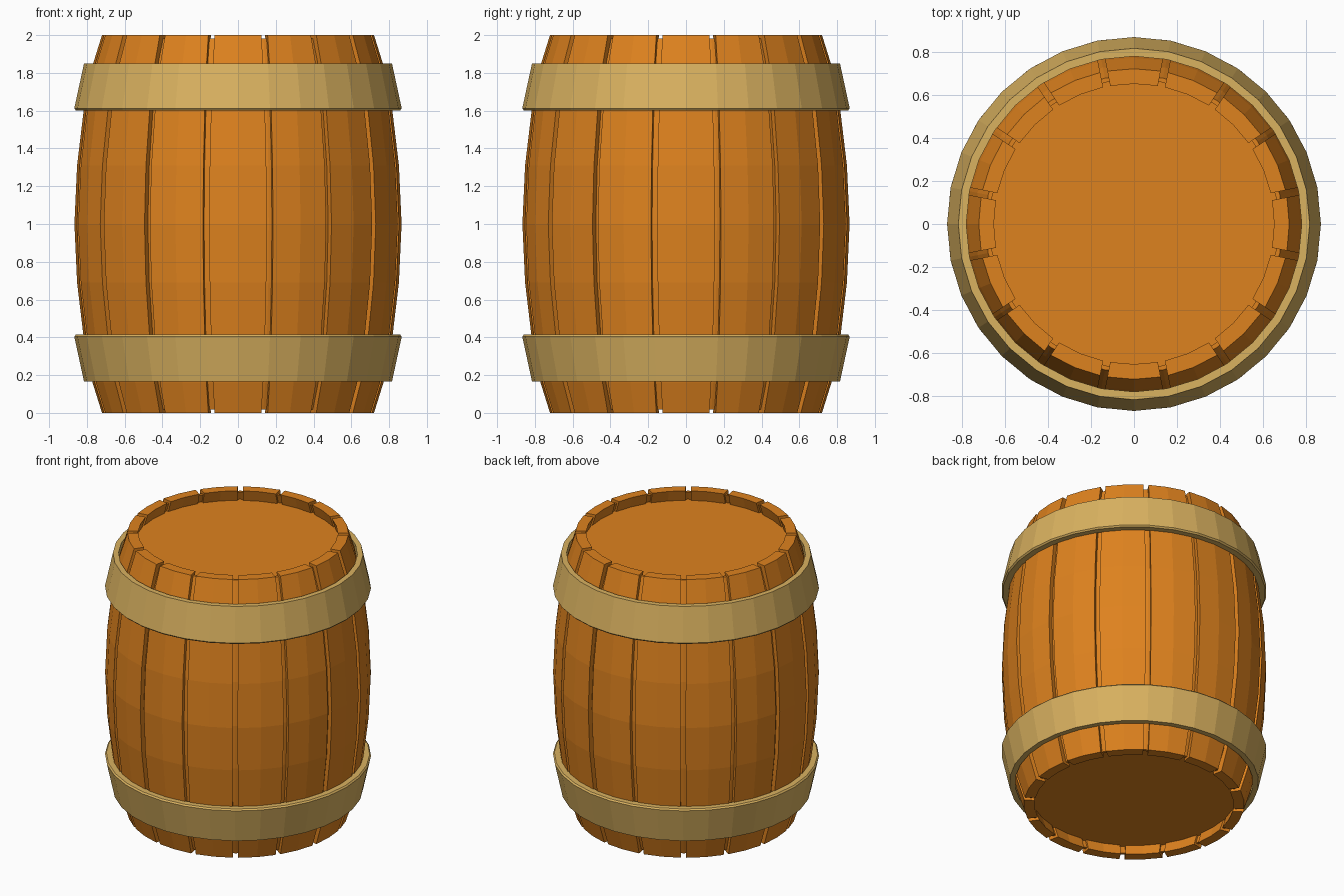
import bpy, bmesh
from math import sin, cos, pi, asin, radians

if "Cube" in bpy.data.objects:
    bpy.data.objects.remove(bpy.data.objects["Cube"])

SIDES = 32
STAVES = 16
# Half of the bulging outline: (distance from mid height, radius)
HALF = [(0.0, 0.866), (0.31, 0.852), (0.61, 0.816), (0.84, 0.77), (1.0, 0.72)]
OUTLINE = [(1 - d, r) for d, r in reversed(HALF)] + [(1 + d, r) for d, r in HALF[1:]]


def material(name, color):
    m = bpy.data.materials.new(name)
    m.diffuse_color = (*color, 1)
    m.use_nodes = True
    m.node_tree.nodes["Principled BSDF"].inputs["Base Color"].default_value = m.diffuse_color
    return m


WOOD = material("wood", (0.73, 0.223, 0.013))
BRASS = material("hoop_metal", (0.70, 0.445, 0.117))


def bridge_mesh(name, sections, mat, closed):
    """Join equal sections of points; loop round if closed, else cap the ends."""
    bm = bmesh.new()
    rows = [[bm.verts.new(p) for p in s] for s in sections]
    n = len(rows[0])
    pairs = list(zip(rows, rows[1:]))
    if closed:
        pairs.append((rows[-1], rows[0]))
    for a, b in pairs:
        for i in range(n):
            j = (i + 1) % n
            bm.faces.new((a[i], a[j], b[j], b[i]))
    if not closed:
        bm.faces.new(rows[0])
        bm.faces.new(rows[-1])
    bmesh.ops.recalc_face_normals(bm, faces=bm.faces)
    mesh = bpy.data.meshes.new(name)
    bm.to_mesh(mesh)
    bm.free()
    mesh.materials.append(mat)
    return mesh


def add(name, mesh):
    ob = bpy.data.objects.new(name, mesh)
    bpy.context.collection.objects.link(ob)
    return ob


def lathe(name, profile, mat):
    """Spin a closed (radius, z) profile into a ring."""
    sections = []
    for k in range(SIDES):
        a = 2 * pi * k / SIDES
        sections.append([(r * cos(a), r * sin(a), z) for r, z in profile])
    return add(name, bridge_mesh(name, sections, mat, True))


def disc(name, radius, z0, z1, mat):
    sections = [[(radius * cos(2 * pi * k / SIDES), radius * sin(2 * pi * k / SIDES), z)
                 for k in range(SIDES)] for z in (z0, z1)]
    return add(name, bridge_mesh(name, sections, mat, False))


# Staves: one curved plank, repeated round the barrel with even gaps
def stave_section(z, r, thickness=0.07, half_gap=0.017):
    ri = r - thickness
    ao = pi / STAVES - asin(half_gap / r)
    ai = pi / STAVES - asin(half_gap / ri)
    pts = [(r, -ao), (r, 0), (r, ao), (ri, ai), (ri, 0), (ri, -ai)]
    return [(q * cos(a), q * sin(a), z) for q, a in pts]


stave = bridge_mesh("stave", [stave_section(z, r) for z, r in OUTLINE], WOOD, False)
for k in range(STAVES):
    add(f"stave_{k + 1}", stave).rotation_euler.z = 2 * pi * k / STAVES

# Thin inner lining seen in the gaps, slightly shorter than the staves
lining = [(min(max(z, 0.018), 1.982), r) for z, r in OUTLINE]
lathe("lining", [(r - 0.03, z) for z, r in lining]
      + [(r - 0.05, z) for z, r in reversed(lining)], WOOD)

# Recessed heads
disc("bottom_head", 0.70, 0.08, 0.11, WOOD)
disc("top_head", 0.70, 1.89, 1.92, WOOD)

# Tapered hoops: wide edge towards the middle of the barrel
HOOP = [(0.778, 0.0), (0.815, 0.0), (0.867, -0.24), (0.858, -0.25), (0.812, -0.25)]
lathe("top_hoop", [(r, 1.851 + h) for r, h in HOOP], BRASS)
lathe("bottom_hoop", [(r, 0.165 - h) for r, h in HOOP], BRASS)
